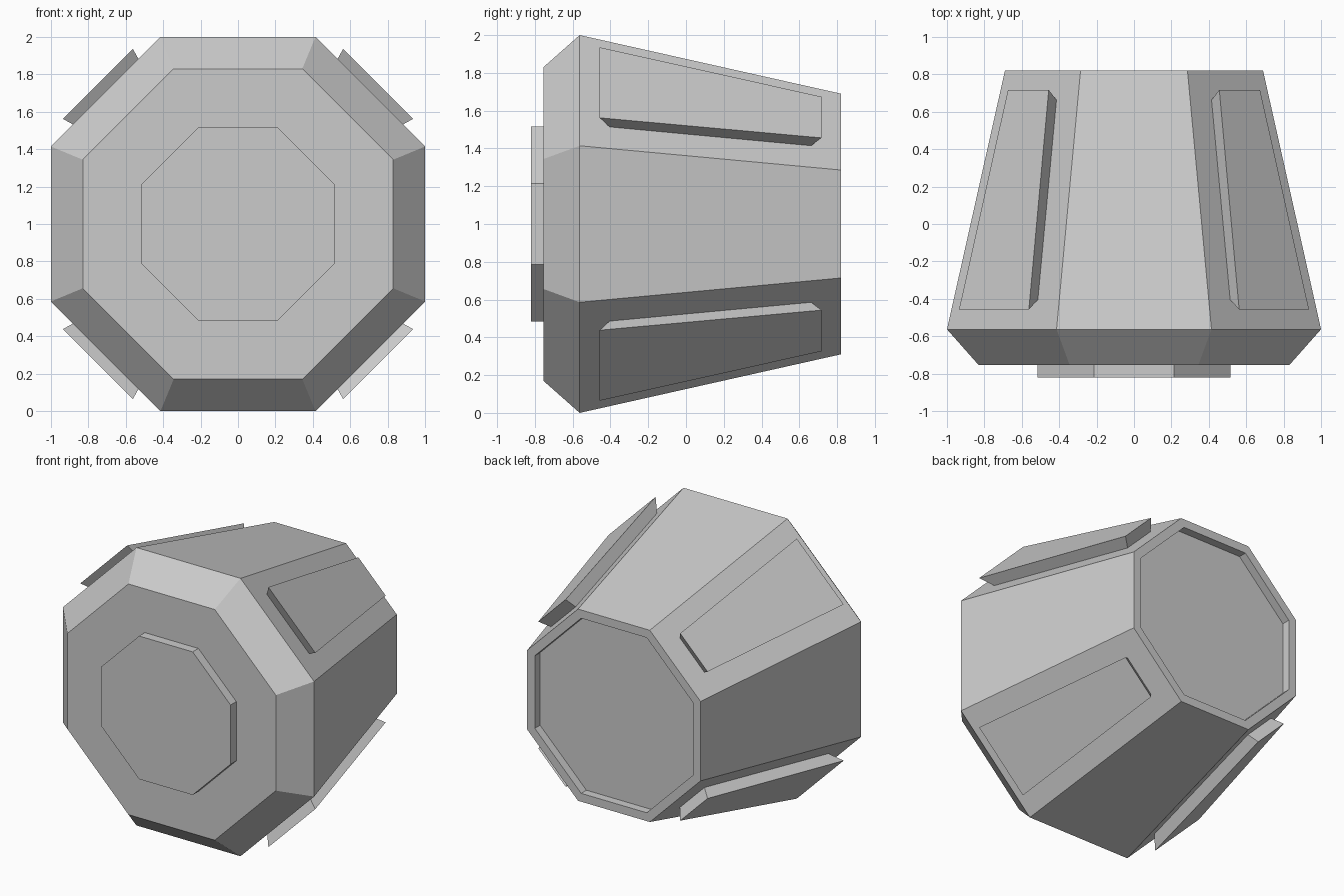
import bpy, bmesh
from math import cos, sin, pi, sqrt

if "Cube" in bpy.data.objects:
    bpy.data.objects.remove(bpy.data.objects["Cube"])

CZ = 1.0  # height of the long axis


def finish(name, bm):
    bmesh.ops.recalc_face_normals(bm, faces=bm.faces)
    me = bpy.data.meshes.new(name)
    bm.to_mesh(me)
    bm.free()
    ob = bpy.data.objects.new(name, me)
    bpy.context.collection.objects.link(ob)


def loft(name, loops):
    """Skin a chain of equal-length point loops and cap both ends."""
    bm = bmesh.new()
    rings = [[bm.verts.new(p) for p in loop] for loop in loops]
    for a, b in zip(rings, rings[1:]):
        for i in range(len(a)):
            j = (i + 1) % len(a)
            bm.faces.new((a[i], a[j], b[j], b[i]))
    bm.faces.new(rings[0])
    bm.faces.new(rings[-1])
    finish(name, bm)


def octagon(y, apothem):
    r = apothem / cos(pi / 8)
    return [(r * cos(pi / 8 + k * pi / 4), y, CZ + r * sin(pi / 8 + k * pi / 4))
            for k in range(8)]


# Tapered body: chamfered front, shallow recess in the back
loft("body", [octagon(y, a) for y, a in [
    (-0.755, 0.83), (-0.563, 1.0), (0.82, 0.69), (0.82, 0.63), (0.76, 0.63)]])

# Raised front disc
loft("front_disc", [octagon(-0.82, 0.515), octagon(-0.755, 0.515)])


# Flared tapered panels on the four diagonal faces
def panel_loop(ends, sx, sz):
    (y0, n0, h0), (y1, n1, h1) = ends
    pts = [(y0, n0, -h0), (y0, n0, h0), (y1, n1, h1), (y1, n1, -h1)]
    return [(sx * (n + t) / sqrt(2), y, CZ + sz * (n - t) / sqrt(2))
            for y, n, t in pts]


# each end: y, distance from axis, half width
base = [(-0.405, 0.965, 0.238), (0.663, 0.725, 0.139)]
outer = [(-0.457, 1.059, 0.264), (0.717, 0.799, 0.154)]
for sx, side in ((1, "right"), (-1, "left")):
    for sz, level in ((1, "upper"), (-1, "lower")):
        loft(f"{level}_{side}_panel",
             [panel_loop(base, sx, sz), panel_loop(outer, sx, sz)])
